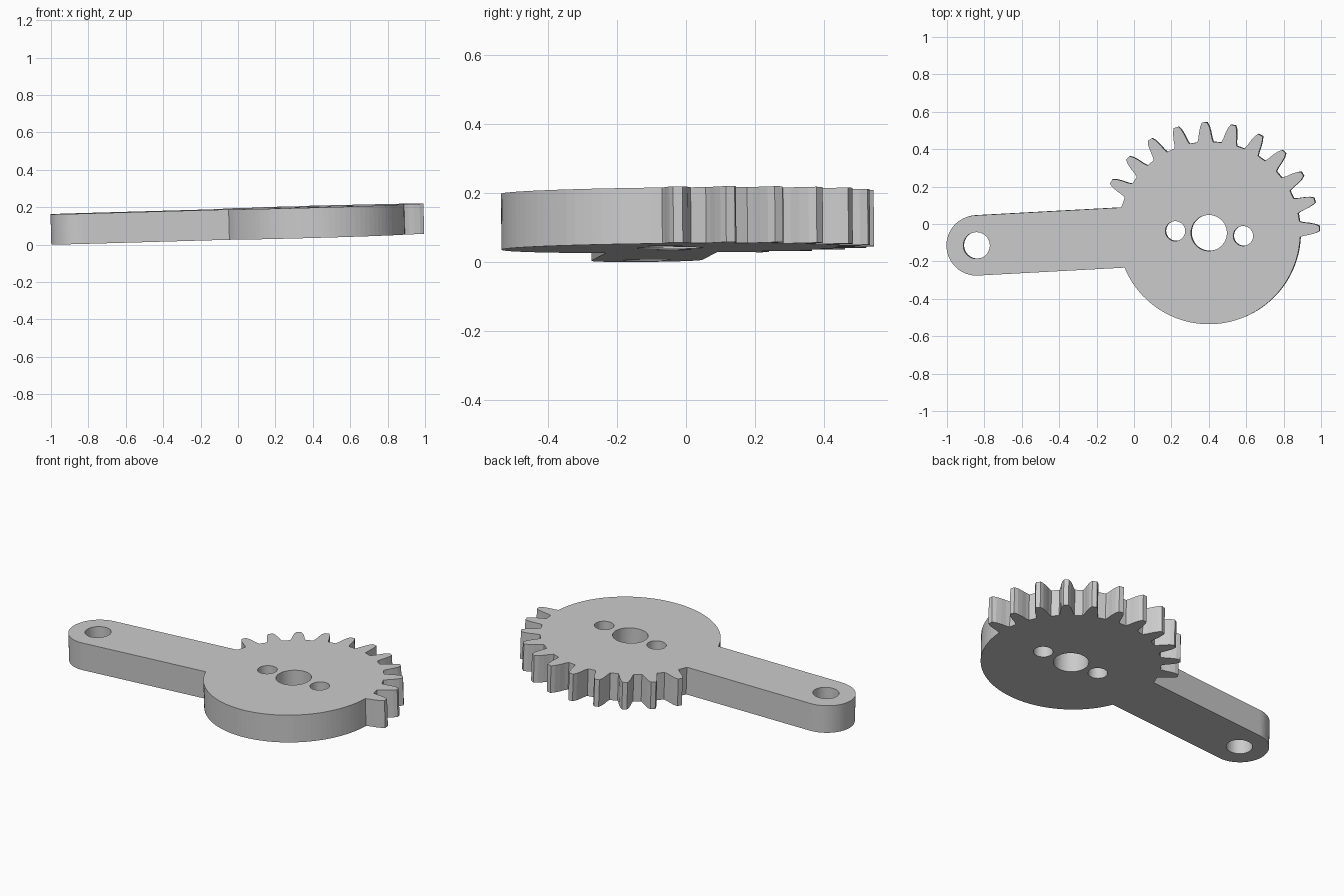
import bpy, bmesh
from math import radians, degrees, sin, cos, asin, atan2, hypot
from mathutils import Matrix

old = bpy.data.objects.get("Cube")
if old:
    bpy.data.objects.remove(old, do_unlink=True)

# Main dimensions
HUB = (0.403, -0.047)
EYE = (-0.84, -0.114)
ROOT_R, ARM_R = 0.488, 0.161
THICK = 0.162
TEETH, PITCH, FIRST = 11, 15, 2.3
FLANK = [(4.9, ROOT_R), (4.0, 0.51), (3.3, 0.54), (2.4, 0.57), (1.3, 0.591)]


def polar(centre, r, deg):
    a = radians(deg)
    return (centre[0] + r * cos(a), centre[1] + r * sin(a))


def arc(centre, r, start, end, steps):
    return [polar(centre, r, start + (end - start) * i / steps) for i in range(steps + 1)]


# Outline: plain hub arc, toothed sector, then the rounded arm
arm_dir = degrees(atan2(EYE[1] - HUB[1], EYE[0] - HUB[0])) % 360
spread = degrees(asin(ARM_R / ROOT_R))
outline = arc(HUB, ROOT_R, arm_dir + spread, 360 + FIRST - FLANK[0][0], 44)[:-1]
for k in range(TEETH):
    mid = FIRST + k * PITCH
    outline += [polar(HUB, r, mid - w) for w, r in FLANK]
    outline += [polar(HUB, r, mid + w) for w, r in reversed(FLANK)]
outline.append(polar(HUB, ROOT_R, arm_dir - spread))
outline += arc(EYE, ARM_R, arm_dir - 90, arm_dir + 90, 32)

# Round holes: shaft, two screws, arm eye
holes = [(HUB, 0.096), ((0.223, -0.037), 0.053), ((0.586, -0.063), 0.053), (EYE, 0.071)]
loops = [outline] + [arc(c, r, 0, 360, 48)[:-1] for c, r in holes]

# Filled flat curve extruded into the solid plate
curve = bpy.data.curves.new("gear_arm", "CURVE")
curve.dimensions = "2D"
curve.fill_mode = "BOTH"
curve.extrude = THICK / 2
for pts in loops:
    spline = curve.splines.new("POLY")
    spline.points.add(len(pts) - 1)
    for p, (x, y) in zip(spline.points, pts):
        p.co = (x, y, 0, 1)
    spline.use_cyclic_u = True

part = bpy.data.objects.new("gear_arm", curve)
bpy.context.collection.objects.link(part)
bpy.ops.object.select_all(action="DESELECT")
part.select_set(True)
bpy.context.view_layer.objects.active = part
bpy.ops.object.convert(target="MESH")
part = bpy.context.view_layer.objects.active
part.name = "gear_arm"

# Weld the caps, tilt the plate slightly and stand it on the ground
bm = bmesh.new()
bm.from_mesh(part.data)
bmesh.ops.remove_doubles(bm, verts=bm.verts, dist=0.0001)
bmesh.ops.recalc_face_normals(bm, faces=bm.faces)
tilt = Matrix.Rotation(-0.028, 4, "Y") @ Matrix.Rotation(0.01, 4, "X")
bmesh.ops.transform(bm, matrix=tilt, verts=bm.verts)
low = min(v.co.z for v in bm.verts)
bmesh.ops.translate(bm, vec=(0, 0, -low), verts=bm.verts)
for f in bm.faces:
    f.smooth = False
bm.to_mesh(part.data)
bm.free()

# Plain grey finish
grey = bpy.data.materials.new("plain_grey")
grey.use_nodes = True
colour = (0.6, 0.6, 0.6, 1)
grey.diffuse_color = colour
grey.node_tree.nodes["Principled BSDF"].inputs["Base Color"].default_value = colour
part.data.materials.clear()
part.data.materials.append(grey)
